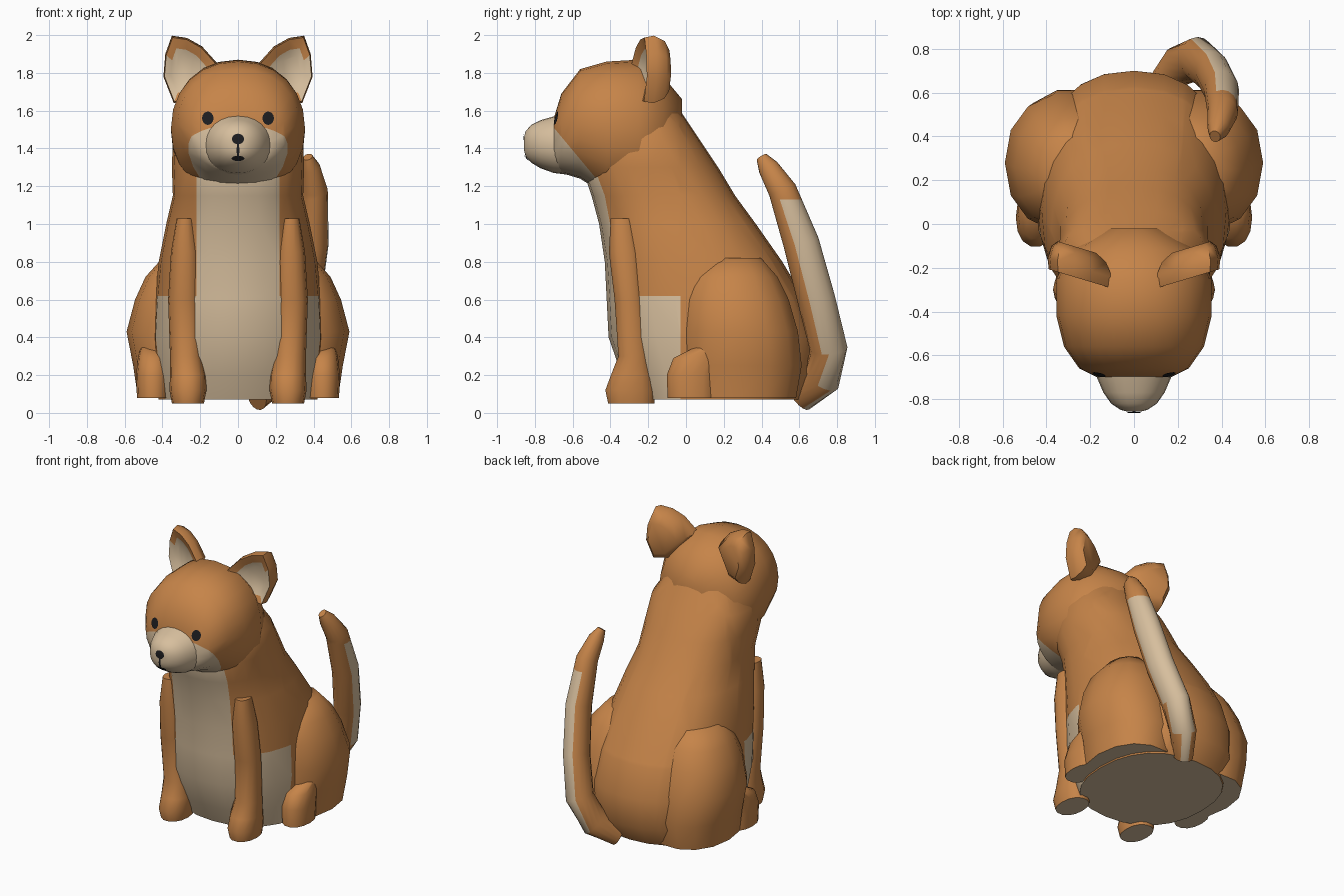
import bpy, bmesh, math
from mathutils import Vector
from mathutils.bvhtree import BVHTree

cube = bpy.data.objects.get("Cube")
if cube:
    bpy.data.objects.remove(cube)


def material(name, rgb):
    m = bpy.data.materials.new(name)
    m.use_nodes = True
    m.diffuse_color = (*rgb, 1)
    m.node_tree.nodes["Principled BSDF"].inputs["Base Color"].default_value = (*rgb, 1)
    return m


ORANGE, CREAM, BLACK = 0, 1, 2
MATS = [material("orange_fur", (0.565, 0.231, 0.066)),
        material("cream_fur", (0.68, 0.52, 0.34)),
        material("black", (0.012, 0.012, 0.014))]


def finish(name, bm, rule, angle=50):
    """Colour every face by a rule on its centre and normal, then make the object."""
    bmesh.ops.recalc_face_normals(bm, faces=bm.faces)
    for f in bm.faces:
        f.material_index = rule(f.calc_center_median(), f.normal)
    me = bpy.data.meshes.new(name)
    bm.to_mesh(me)
    bm.free()
    for m in MATS:
        me.materials.append(m)
    ob = bpy.data.objects.new(name, me)
    bpy.context.collection.objects.link(ob)
    bpy.ops.object.select_all(action='DESELECT')
    ob.select_set(True)
    bpy.context.view_layer.objects.active = ob
    bpy.ops.object.shade_smooth_by_angle(angle=math.radians(angle))
    return ob


def oval(centre, u, v, n=20, power=2.0):
    """Closed superellipse ring spanned by two half-axes."""
    ring = []
    for i in range(n):
        a = 2 * math.pi * i / n
        c, s = math.cos(a), math.sin(a)
        ring.append(Vector(centre) + Vector(u) * math.copysign(abs(c) ** (2 / power), c)
                    + Vector(v) * math.copysign(abs(s) ** (2 / power), s))
    return ring


def loft(name, rings, rule, cuts=(), angle=50):
    """Skin rings, cap both ends and cut along the colour borders."""
    bm = bmesh.new()
    loops = [[bm.verts.new(p) for p in r] for r in rings]
    n = len(loops[0])
    for a, b in zip(loops, loops[1:]):
        for i in range(n):
            j = (i + 1) % n
            bm.faces.new((a[i], a[j], b[j], b[i]))
    bm.faces.new(loops[0])
    bm.faces.new(loops[-1])
    for co, no in cuts:
        bmesh.ops.bisect_plane(bm, geom=bm.verts[:] + bm.edges[:] + bm.faces[:],
                               plane_co=co, plane_no=no)
    return finish(name, bm, rule, angle)


def fur(c, n):
    return CREAM if n.z < -0.8 and c.z < 0.12 else ORANGE


# Torso: height, front y, back y, half width
torso = [(0.07, -0.28, 0.62, 0.42), (0.2, -0.34, 0.70, 0.44), (0.4, -0.41, 0.70, 0.45),
         (0.6, -0.42, 0.63, 0.44), (0.8, -0.43, 0.51, 0.42), (1.0, -0.46, 0.37, 0.38),
         (1.15, -0.50, 0.26, 0.345), (1.3, -0.55, 0.17, 0.35), (1.45, -0.5, 0.07, 0.345),
         (1.6, -0.42, -0.03, 0.25)]


def torso_rule(c, n):
    bib = abs(c.x) < 0.22 and c.y < -0.15
    flank = c.y < -0.03 and c.z < 0.62
    return CREAM if bib or flank else fur(c, n)


loft("torso", [oval((0, (f + b) / 2, z), (w, 0, 0), (0, (b - f) / 2, 0), 24, 2.3)
               for z, f, b, w in torso], torso_rule,
     [((0.22, 0, 0), (1, 0, 0)), ((-0.22, 0, 0), (1, 0, 0)),
      ((0, 0, 0.62), (0, 0, 1)), ((0, -0.03, 0), (0, 1, 0))])


# Head and muzzle: y, half width, bottom, top
def snout_rings(rows):
    return [oval((0, y, (lo + hi) / 2), (w, 0, 0), (0, 0, (hi - lo) / 2), 24, 2.15)
            for y, w, lo, hi in rows]


def head_rule(c, n):
    return CREAM if 1.2 * c.y + c.z < 0.67 else ORANGE


head = loft("head", snout_rings([
    (-0.70, 0.17, 1.30, 1.56), (-0.66, 0.25, 1.27, 1.69), (-0.56, 0.32, 1.24, 1.82),
    (-0.42, 0.355, 1.15, 1.86), (-0.25, 0.355, 1.12, 1.87), (-0.12, 0.29, 1.15, 1.78),
    (-0.02, 0.12, 1.30, 1.66)]), head_rule, [((0, 0, 0.67), (0, 1.2, 1))])
muzzle = loft("muzzle", snout_rings([
    (-0.62, 0.19, 1.26, 1.60), (-0.70, 0.17, 1.27, 1.57), (-0.77, 0.14, 1.295, 1.55),
    (-0.82, 0.105, 1.325, 1.525), (-0.85, 0.06, 1.36, 1.49), (-0.857, 0.03, 1.39, 1.46)]),
    lambda c, n: CREAM)


# Thin plates draped on the face
def plate(name, base, x, z, rx, rz):
    tree = BVHTree.FromPolygons([v.co for v in base.data.vertices],
                                [p.vertices[:] for p in base.data.polygons])
    bm = bmesh.new()
    bmesh.ops.create_grid(bm, x_segments=6, y_segments=6, size=1)
    for v in bm.verts:
        a, b = v.co.x, v.co.y
        px = x + rx * a * math.sqrt(1 - b * b / 2)
        pz = z + rz * b * math.sqrt(1 - a * a / 2)
        hit = tree.ray_cast(Vector((px, -2, pz)), Vector((0, 1, 0)))[0]
        v.co = (px, (hit.y if hit else -0.7) - 0.006, pz)
    for f in bm.faces:
        f.normal_update()
    finish(name, bm, lambda c, n: BLACK)


plate("nose", muzzle, 0, 1.45, 0.032, 0.028)
plate("lip_line", muzzle, 0, 1.39, 0.007, 0.05)
plate("mouth", muzzle, 0, 1.347, 0.034, 0.014)

# Ear outline in x and z, around its own middle
EAR_MID = Vector((0.28, 0, 1.80))
EAR = [(0.10, 1.84), (0.19, 1.94), (0.27, 1.985), (0.35, 1.997), (0.385, 1.90),
       (0.395, 1.78), (0.34, 1.64), (0.22, 1.66)]


def ear_ring(side, scale, y):
    ring = []
    for x, z in EAR:
        p = EAR_MID + (Vector((x, 0, z)) - EAR_MID) * scale
        ring.append(Vector((side * p.x, y + 0.3 * (p.x - EAR_MID.x), p.z)))
    return ring


FRONT_LEG = [(0.05, 0.265, -0.29, 0.085, 0.125), (0.12, 0.265, -0.295, 0.098, 0.135),
             (0.2, 0.265, -0.285, 0.095, 0.115), (0.3, 0.275, -0.275, 0.085, 0.085),
             (0.6, 0.285, -0.30, 0.085, 0.08), (0.85, 0.28, -0.325, 0.075, 0.085),
             (1.03, 0.28, -0.34, 0.045, 0.06)]
HAUNCH = [(0.08, 0.28, 0.28, 0.25, 0.31), (0.25, 0.28, 0.29, 0.275, 0.33),
          (0.43, 0.29, 0.28, 0.30, 0.32), (0.6, 0.28, 0.26, 0.265, 0.29),
          (0.72, 0.27, 0.25, 0.22, 0.24), (0.82, 0.27, 0.25, 0.13, 0.15)]
HIND_FOOT = [(0.08, 0.45, 0.03, 0.085, 0.13), (0.2, 0.45, 0.03, 0.09, 0.135),
             (0.29, 0.45, 0.06, 0.08, 0.13), (0.35, 0.46, 0.13, 0.055, 0.08)]

# Paired parts
for side, tag in ((1, "left"), (-1, "right")):
    for part, rows in (("front_leg", FRONT_LEG), ("haunch", HAUNCH), ("hind_foot", HIND_FOOT)):
        loft(f"{part}_{tag}", [oval((side * x, y, z), (rx, 0, 0), (0, ry, 0), 14, 2.2)
                               for z, x, y, rx, ry in rows], fur)
    loft(f"ear_{tag}", [ear_ring(side, s, y) for s, y in (
        (0.6, -0.10), (0.85, -0.13), (1.0, -0.19), (0.95, -0.24), (0.66, -0.22), (0.45, -0.20))],
        lambda c, n: CREAM if n.y < -0.5 and (c - EAR_MID * 1).z < 0.12
        and math.hypot(abs(c.x) - EAR_MID.x, c.z - EAR_MID.z) < 0.115 else ORANGE)
    plate(f"eye_{tag}", head, side * 0.16, 1.56, 0.03, 0.035)

# Tail: centre, half width, half depth
tail = [((0.10, 0.60, 0.085), 0.06, 0.085), ((0.2, 0.72, 0.18), 0.08, 0.10),
        ((0.29, 0.755, 0.34), 0.085, 0.10), ((0.36, 0.69, 0.6), 0.08, 0.10),
        ((0.40, 0.61, 0.9), 0.08, 0.095), ((0.405, 0.51, 1.18), 0.07, 0.075),
        ((0.385, 0.435, 1.3), 0.05, 0.055), ((0.37, 0.40, 1.355), 0.025, 0.03)]
rings = []
for i, (p, ru, rv) in enumerate(tail):
    t = Vector(tail[min(i + 1, len(tail) - 1)][0]) - Vector(tail[max(i - 1, 0)][0])
    t.normalize()
    u = (Vector((1, 0, 0)) - t * t.x).normalized()
    rings.append(oval(p, u * ru, t.cross(u) * rv, 16))


def tail_rule(c, n):
    return CREAM if c.z < 1.13 and n.dot(Vector((0.6, 0.8, 0))) > 0.4 else ORANGE


loft("tail", rings, tail_rule, [((0, 0, 1.13), (0, 0, 1))])
